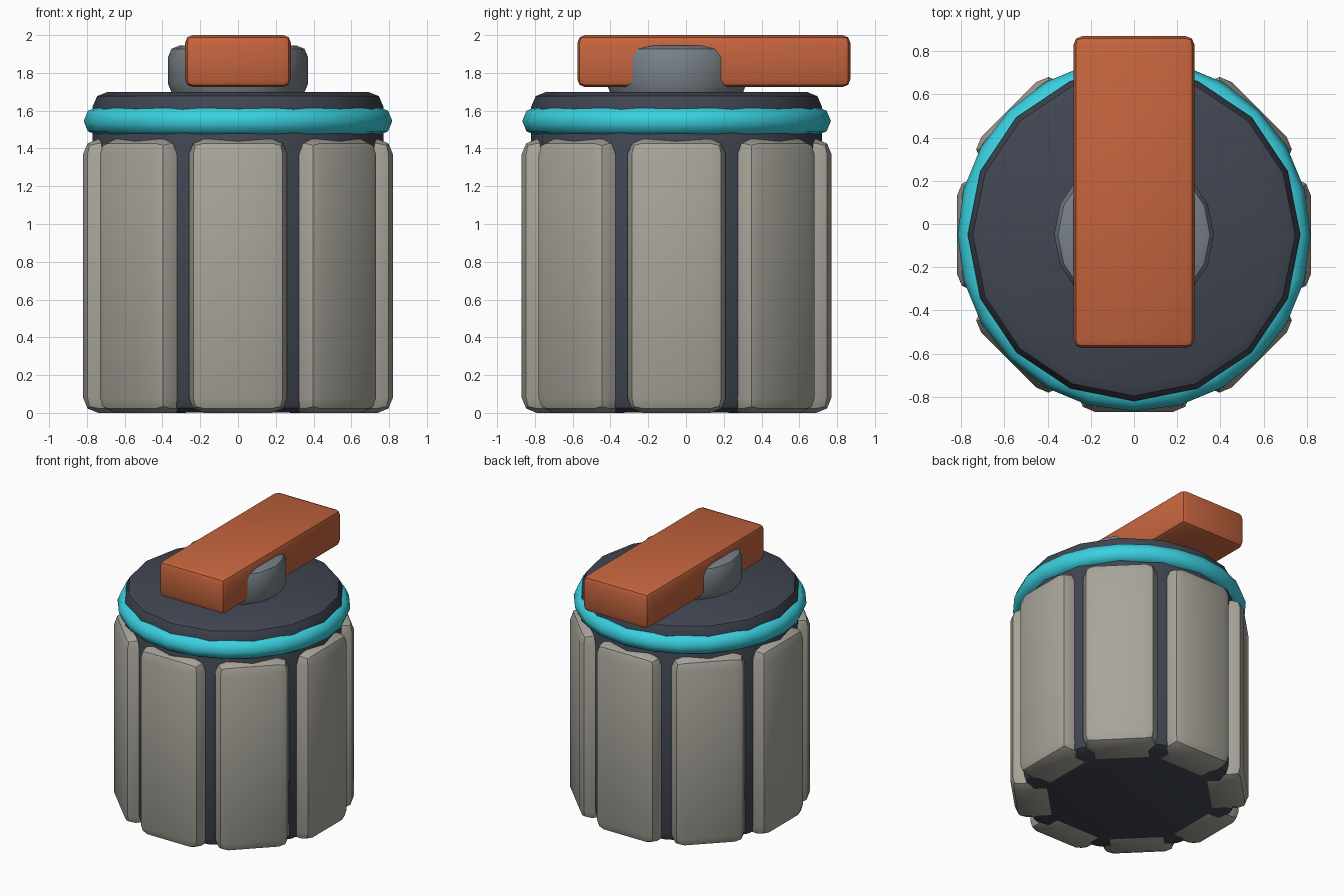
import bpy, bmesh, math
from mathutils import Matrix, Vector

if "Cube" in bpy.data.objects:
    bpy.data.objects.remove(bpy.data.objects["Cube"])

CY = -0.05  # body axis sits slightly forward of the origin


def material(name, rgb):
    m = bpy.data.materials.new(name)
    m.diffuse_color = (*rgb, 1.0)
    m.use_nodes = True
    m.node_tree.nodes["Principled BSDF"].inputs["Base Color"].default_value = m.diffuse_color
    return m


DARK = material("dark slate", (0.052, 0.061, 0.084))
STONE = material("warm grey", (0.39, 0.375, 0.325))
CYAN = material("cyan", (0.042, 0.63, 0.74))
METAL = material("hub grey", (0.19, 0.22, 0.245))
ORANGE = material("burnt orange", (0.56, 0.128, 0.048))


def finish(name, bm, mat):
    """Smooth faces, keep edges over 30 degrees sharp, link the object."""
    bm.normal_update()
    for f in bm.faces:
        f.smooth = True
    for e in bm.edges:
        e.smooth = e.calc_face_angle(0) < math.radians(30)
    me = bpy.data.meshes.new(name)
    bm.to_mesh(me)
    bm.free()
    me.materials.append(mat)
    ob = bpy.data.objects.new(name, me)
    bpy.context.collection.objects.link(ob)
    return ob


def bevel(bm, width):
    bm.normal_update()
    edges = [e for e in bm.edges if e.calc_face_angle(0) > math.radians(40)]
    bmesh.ops.bevel(bm, geom=edges, offset=width, segments=2, profile=0.5,
                    affect='EDGES', clamp_overlap=True)


def box(name, lo, hi, width, mat, turn=Matrix()):
    bm = bmesh.new()
    lo, hi = Vector(lo), Vector(hi)
    bmesh.ops.create_cube(bm, size=1, matrix=Matrix.Translation((lo + hi) / 2)
                          @ Matrix.Diagonal((*(hi - lo), 1)))
    bevel(bm, width)
    bm.transform(turn)
    return finish(name, bm, mat)


def drum(name, r, z0, z1, width, mat, sides=16):
    bm = bmesh.new()
    bmesh.ops.create_cone(bm, cap_ends=True, segments=sides, radius1=r, radius2=r,
                          depth=z1 - z0)
    bm.transform(Matrix.Translation((0, CY, (z0 + z1) / 2)))
    bevel(bm, width)
    return finish(name, bm, mat)


def ring(name, major, minor, z, mat, n=24, k=8):
    bm = bmesh.new()
    rows = []
    for i in range(n):
        a = 2 * math.pi * i / n
        row = []
        for j in range(k):
            b = 2 * math.pi * j / k
            r = major + minor * math.cos(b)
            row.append(bm.verts.new((r * math.cos(a), CY + r * math.sin(a),
                                     z + minor * math.sin(b))))
        rows.append(row)
    for i in range(n):
        p, q = rows[i], rows[(i + 1) % n]
        for j in range(k):
            m = (j + 1) % k
            bm.faces.new((p[j], q[j], q[m], p[m]))
    ob = finish(name, bm, mat)
    for e in ob.data.edges:  # the ring is fully smooth
        e.use_edge_sharp = False
    return ob


# Core body with rounded rims
drum("core_body", 0.77, 0.003, 1.70, 0.08, DARK)

# Eight bevelled panels around the body
for i in range(8):
    turn = Matrix.Translation((0, CY, 0)) @ Matrix.Rotation(i * math.pi / 4, 4, 'Z')
    box(f"side_panel_{i + 1}", (-0.26, -0.82, 0), (0.26, -0.49, 1.45), 0.08, STONE, turn)

# Glowing band under the lid
ring("collar_ring", 0.74, 0.077, 1.545, CYAN)

# Pivot hub and lever on top
drum("lever_hub", 0.37, 1.68, 1.945, 0.06, METAL)
box("lever", (-0.28, -0.575, 1.725), (0.28, 0.87, 2.0), 0.04, ORANGE)
